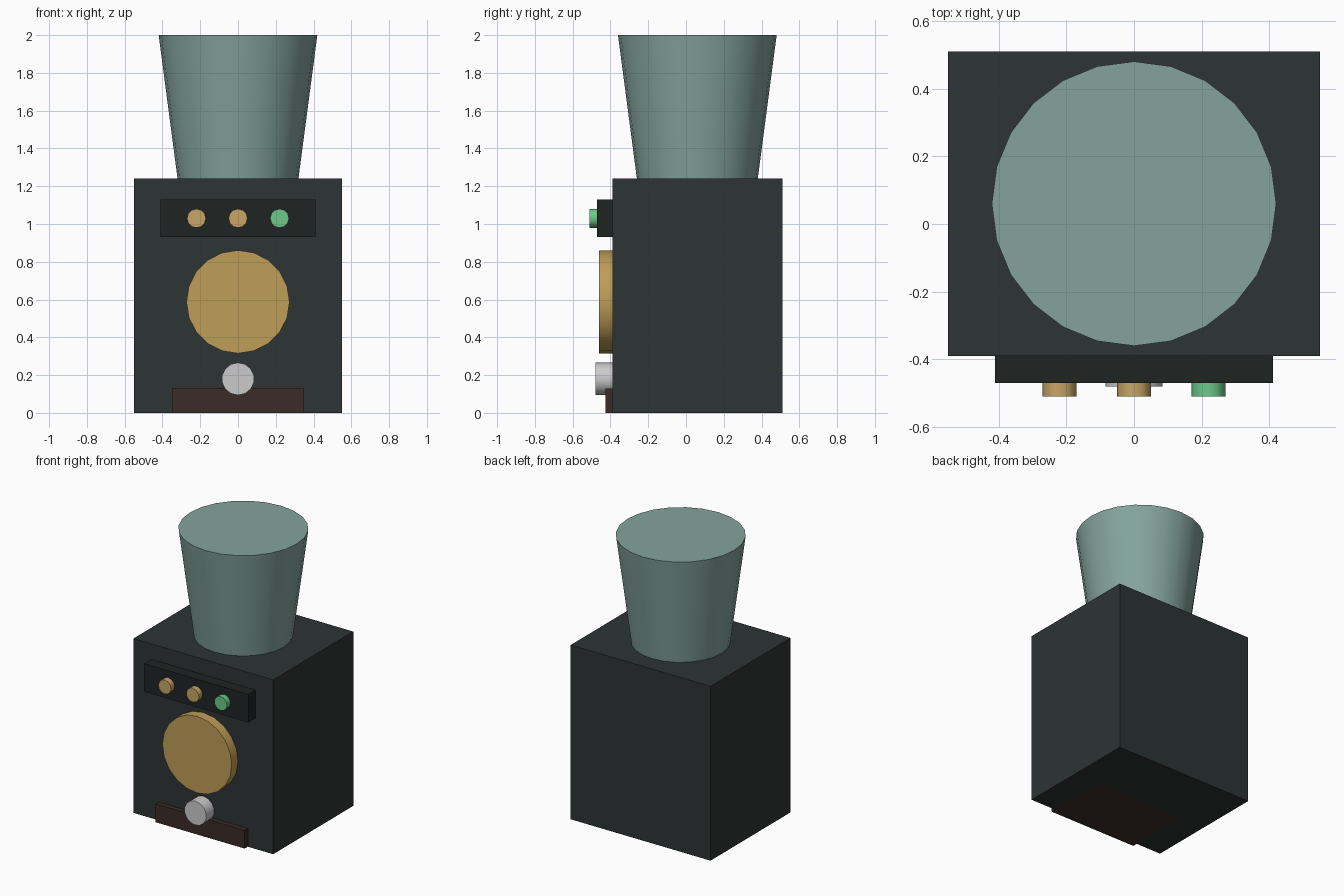
import bpy, math

if "Cube" in bpy.data.objects:
    bpy.data.objects.remove(bpy.data.objects["Cube"])


def paint(ob, name, rgb):
    if rgb is None:
        return
    mat = bpy.data.materials.get(name) or bpy.data.materials.new(name)
    mat.diffuse_color = (*rgb, 1)
    mat.use_nodes = True
    mat.node_tree.nodes["Principled BSDF"].inputs["Base Color"].default_value = mat.diffuse_color
    ob.data.materials.append(mat)


def box(name, x, y, z, mat, rgb):
    """Box from (min, max) ranges."""
    bpy.ops.mesh.primitive_cube_add(size=1, location=[sum(r) / 2 for r in (x, y, z)])
    ob = bpy.context.object
    ob.name = name
    ob.scale = [r[1] - r[0] for r in (x, y, z)]
    bpy.ops.object.transform_apply(location=False, rotation=False, scale=True)
    paint(ob, mat, rgb)


def disc(name, x, z, radius, y0, y1, sides, mat=None, rgb=None):
    """Cylinder facing the front, from y0 to y1."""
    bpy.ops.mesh.primitive_cylinder_add(vertices=sides, radius=radius, depth=y1 - y0,
                                        location=(x, (y0 + y1) / 2, z),
                                        rotation=(-math.pi / 2, math.pi, 0))
    ob = bpy.context.object
    ob.name = name
    bpy.ops.object.shade_smooth_by_angle(angle=math.radians(40))
    paint(ob, mat, rgb)


FRONT = -0.39
BRASS = (0.58, 0.38, 0.13)

# Main housing
box("body", (-0.55, 0.55), (FRONT, 0.51), (0, 1.24), "dark_green", (0.026, 0.034, 0.033))

# Tapered bean hopper
bpy.ops.mesh.primitive_cone_add(vertices=24, radius1=0.32, radius2=0.42, depth=0.76,
                                location=(0, 0.06, 1.62))
hopper = bpy.context.object
hopper.name = "hopper"
bpy.ops.object.shade_smooth_by_angle(angle=math.radians(40))
paint(hopper, "tinted_glass", (0.23, 0.37, 0.33))

# Control panel with three buttons
box("control_panel", (-0.41, 0.41), (-0.47, FRONT), (0.93, 1.13), "black_panel", (0.013, 0.018, 0.017))
for label, x, mat, rgb in (("left", -0.22, "brass_button", BRASS),
                           ("middle", 0, "brass_button", BRASS),
                           ("right", 0.22, "green_button", (0.15, 0.58, 0.25))):
    disc(f"{label}_button", x, 1.03, 0.05, -0.51, -0.47, 12, mat, rgb)

# Large dial, outlet knob and drip tray
disc("dial", 0, 0.588, 0.273, -0.46, FRONT, 20, "brass_dial", (0.52, 0.34, 0.095))
disc("outlet_knob", 0, 0.18, 0.086, -0.48, FRONT, 14)
box("tray", (-0.35, 0.35), (-0.425, 0.05), (0, 0.13), "dark_brown", (0.043, 0.025, 0.021))
